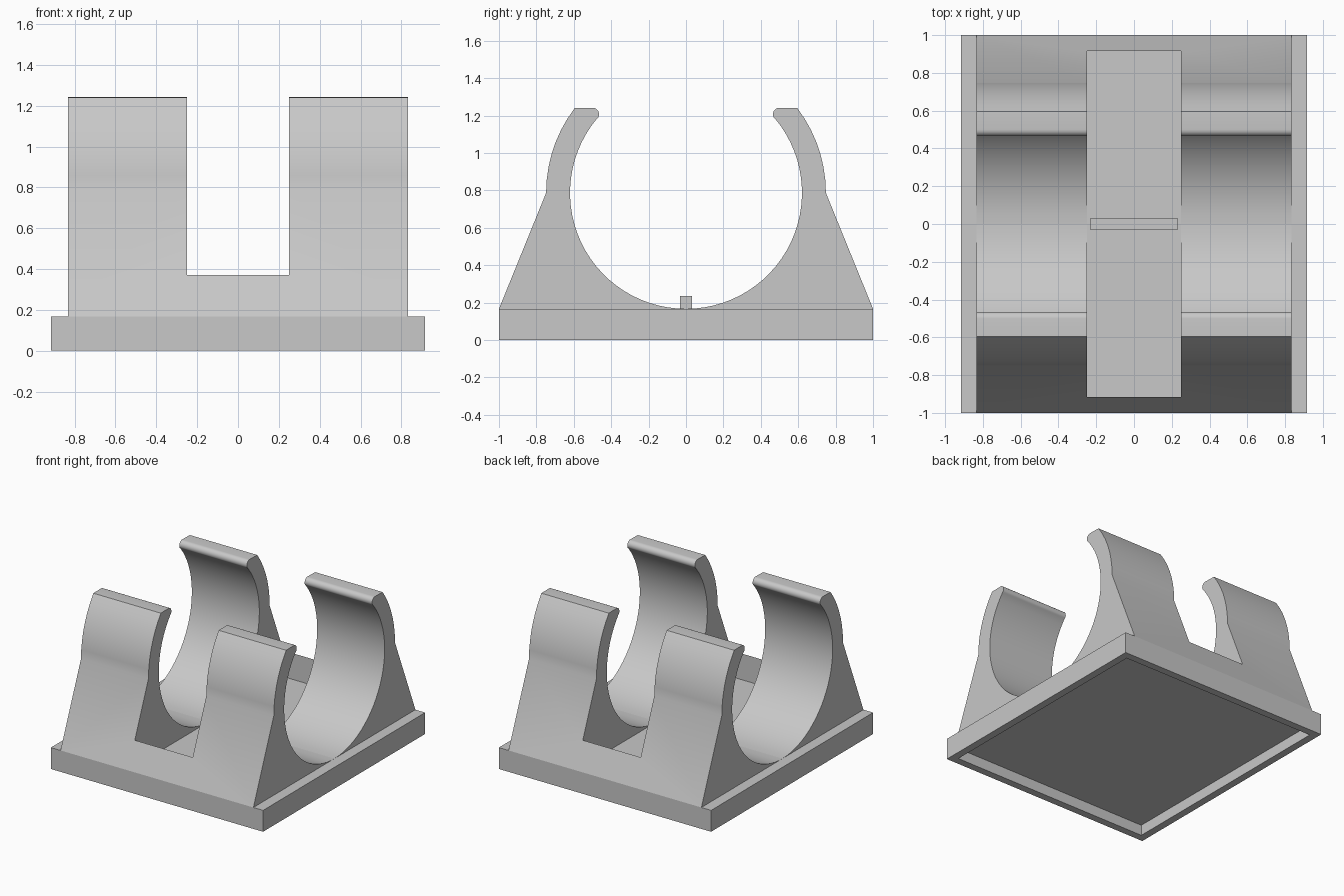
import bpy, bmesh
from math import radians, sin, cos

if "Cube" in bpy.data.objects:
    bpy.data.objects.remove(bpy.data.objects["Cube"], do_unlink=True)

BASE_TOP = 0.167   # top of the base plate
CENTRE_Z = 0.787   # height of the clip's axis
WALL = 0.083       # wall thickness of the base and slot ends

grey = bpy.data.materials.new("light grey plastic")
grey.use_nodes = True
colour = (0.58, 0.58, 0.58, 1)
grey.diffuse_color = colour
grey.node_tree.nodes["Principled BSDF"].inputs["Base Color"].default_value = colour


def finish(name, bm):
    bmesh.ops.recalc_face_normals(bm, faces=bm.faces)
    mesh = bpy.data.meshes.new(name)
    bm.to_mesh(mesh)
    bm.free()
    mesh.materials.append(grey)
    obj = bpy.data.objects.new(name, mesh)
    bpy.context.collection.objects.link(obj)
    return obj


def box_mesh(x, y, z0, z1):
    bm = bmesh.new()
    bmesh.ops.create_cube(bm, size=2)
    for v in bm.verts:
        v.co = (v.co.x * x, v.co.y * y, z1 if v.co.z > 0 else z0)
    return bm


def arc(cy, cz, r, start, end, steps):
    angles = [radians(start + (end - start) * i / steps) for i in range(steps + 1)]
    return [(cy + r * cos(a), cz + r * sin(a)) for a in angles]


# Base plate with a shallow recess underneath
bm = box_mesh(0.917, 1, 0, BASE_TOP)
bm.normal_update()
bottom = min(bm.faces, key=lambda f: f.calc_center_median().z)
bmesh.ops.inset_region(bm, faces=[bottom], thickness=WALL)
ceiling = bmesh.ops.extrude_face_region(bm, geom=[bottom])["geom"]
for v in [g for g in ceiling if isinstance(g, bmesh.types.BMVert)]:
    v.co.z += WALL
if bottom.is_valid:
    bmesh.ops.delete(bm, geom=[bottom], context="FACES_ONLY")
finish("base_plate", bm)

# Clip jaws: one profile extruded across, then slotted in the middle
profile = arc(0, CENTRE_Z, 0.62, -90, 39.6, 28)         # inner cradle
profile += arc(0.5, 1.207, 0.035, 215, 90, 8)           # rounded lip
profile += arc(0, CENTRE_Z, 0.748, 37.3, 0, 7)          # outer jaw
profile += [(1, BASE_TOP)]                              # sloping foot

for name, side in (("front_jaws", -1), ("back_jaws", 1)):
    bm = bmesh.new()
    face = bm.faces.new([bm.verts.new((-0.833, side * y, z)) for y, z in profile])
    swept = bmesh.ops.extrude_face_region(bm, geom=[face])["geom"]
    for v in [g for g in swept if isinstance(g, bmesh.types.BMVert)]:
        v.co.x = 0.833
    jaws = finish(name, bm)

    cutter = finish("slot_cutter", box_mesh(0.25, 1 - WALL, 0.1, 1.5))
    cutter.hide_render = True
    cut = jaws.modifiers.new("slot", "BOOLEAN")
    cut.operation = "DIFFERENCE"
    cut.solver = "EXACT"
    cut.object = cutter
    bpy.context.view_layer.objects.active = jaws
    bpy.ops.object.modifier_apply(modifier=cut.name)
    bpy.data.objects.remove(cutter, do_unlink=True)

    jaws.data.shade_smooth()
    jaws.data.set_sharp_from_angle(angle=radians(30))

# Small rib across the slot floor
finish("slot_rib", box_mesh(0.23, 0.033, BASE_TOP - 0.02, 0.235))
